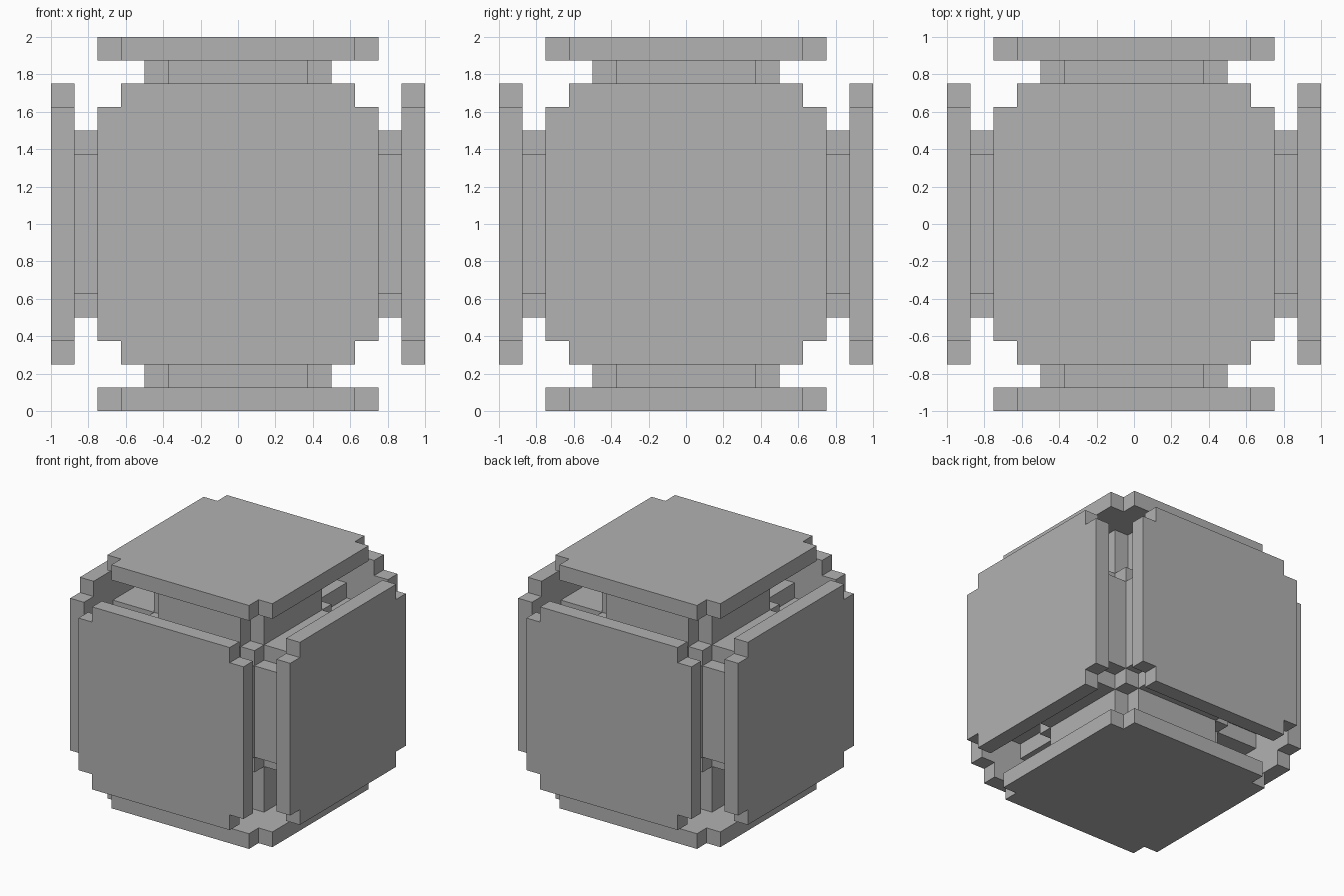
import bpy
import bmesh
from mathutils import Vector

if "Cube" in bpy.data.objects:
    bpy.data.objects.remove(bpy.data.objects["Cube"], do_unlink=True)

STEP = 0.125
CENTRE = Vector((0, 0, 1))

grey = bpy.data.materials.new("plain_grey")
grey.use_nodes = True
COLOUR = (0.445, 0.445, 0.445, 1)
grey.diffuse_color = COLOUR
grey.node_tree.nodes["Principled BSDF"].inputs["Base Color"].default_value = COLOUR


def finish(name, bm):
    bmesh.ops.recalc_face_normals(bm, faces=bm.faces)
    mesh = bpy.data.meshes.new(name)
    bm.to_mesh(mesh)
    bm.free()
    mesh.materials.append(grey)
    obj = bpy.data.objects.new(name, mesh)
    obj.location = CENTRE
    bpy.context.collection.objects.link(obj)
    return obj


def notched_slab(name, direction, half, near, far):
    """Square slab with a small square notch in each corner, set along a direction."""
    inner = half - STEP
    corner = [(half, inner), (inner, inner), (inner, half)]
    outline = []
    for _ in range(4):
        outline += corner
        corner = [(-y, x) for x, y in corner]
    bm = bmesh.new()
    face = bm.faces.new([bm.verts.new((x, y, near)) for x, y in outline])
    extruded = bmesh.ops.extrude_face_region(bm, geom=[face], use_keep_orig=True)
    top = [v for v in extruded["geom"] if isinstance(v, bmesh.types.BMVert)]
    bmesh.ops.translate(bm, verts=top, vec=(0, 0, far - near))
    turn = Vector((0, 0, 1)).rotation_difference(Vector(direction)).to_matrix()
    bmesh.ops.rotate(bm, verts=bm.verts, cent=(0, 0, 0), matrix=turn)
    return finish(name, bm)


# Solid central block
block = bmesh.new()
bmesh.ops.create_cube(block, size=1)
finish("central_block", block)

# A neck and an outer plate on each side of the block
SIDES = {
    "top": (0, 0, 1), "bottom": (0, 0, -1),
    "left": (1, 0, 0), "right": (-1, 0, 0),
    "front": (0, -1, 0), "back": (0, 1, 0),
}
for side, direction in SIDES.items():
    notched_slab(side + "_neck", direction, 0.5, 0.5, 0.875)
    notched_slab(side + "_plate", direction, 0.75, 0.875, 1)
